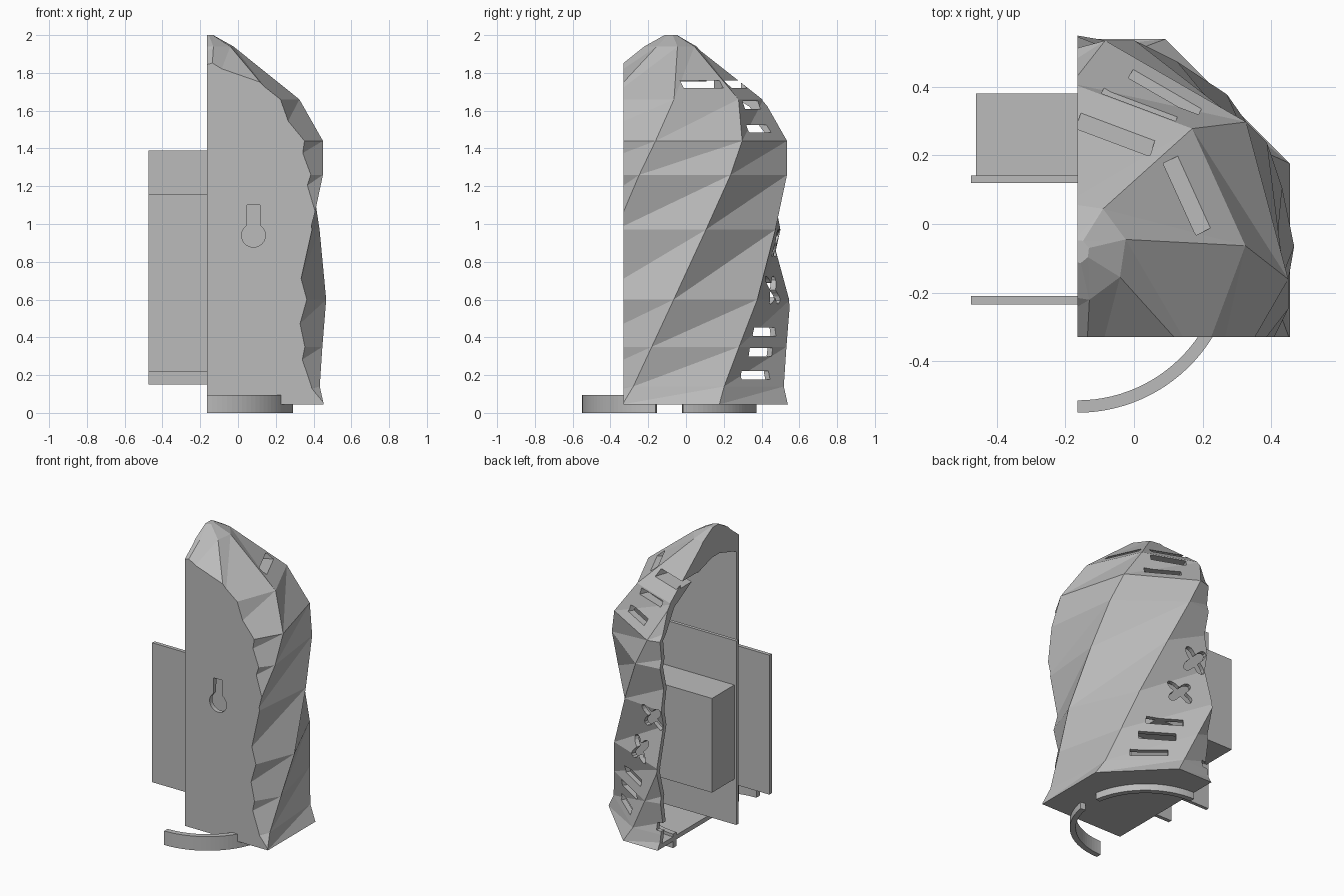
import bpy, bmesh, math
from mathutils import Matrix

if "Cube" in bpy.data.objects:
    bpy.data.objects.remove(bpy.data.objects["Cube"], do_unlink=True)

CX, CY = -0.165, -0.08           # axis of the twisted shade
FRONT = -0.33                    # flat wall side
TWIST = math.radians(43)         # twist per unit of height

grey = bpy.data.materials.new("grey_plastic")
grey.diffuse_color = (0.5, 0.5, 0.5, 1)
grey.use_nodes = True
grey.node_tree.nodes["Principled BSDF"].inputs["Base Color"].default_value = (0.5, 0.5, 0.5, 1)


def finish(bm, name):
    bmesh.ops.recalc_face_normals(bm, faces=bm.faces)
    mesh = bpy.data.meshes.new(name)
    bm.to_mesh(mesh)
    bm.free()
    mesh.materials.append(grey)
    obj = bpy.data.objects.new(name, mesh)
    bpy.context.collection.objects.link(obj)
    return obj


def box(name, x0, x1, y0, y1, z0, z1):
    bm = bmesh.new()
    size = Matrix.Diagonal((x1 - x0, y1 - y0, z1 - z0, 1))
    mid = Matrix.Translation(((x0 + x1) / 2, (y0 + y1) / 2, (z0 + z1) / 2))
    bmesh.ops.create_cube(bm, size=1, matrix=mid @ size)
    return finish(bm, name)


def prism(name, outline, loc, angle, depth):
    """Outline (sideways, up) extruded along a horizontal direction."""
    bm = bmesh.new()
    face = bm.faces.new([bm.verts.new((-depth / 2, u, v)) for u, v in outline])
    out = bmesh.ops.extrude_face_region(bm, geom=[face])["geom"]
    bmesh.ops.translate(bm, vec=(depth, 0, 0), verts=[g for g in out if isinstance(g, bmesh.types.BMVert)])
    bm.transform(Matrix.Translation(loc) @ Matrix.Rotation(angle, 4, "Z"))
    return finish(bm, name)


def twisted_solid(name, profile, wall):
    """Eight-sided twisted loft, sliced flat at the wall side."""
    bm = bmesh.new()
    rings = []
    for z, r in profile:
        start = math.radians(-22.5) + TWIST * (z - 0.045)
        rings.append([bm.verts.new((CX + r * math.cos(start + k * math.pi / 4),
                                    CY + r * math.sin(start + k * math.pi / 4), z)) for k in range(8)])
    for a, b in zip(rings, rings[1:]):
        for k in range(8):
            n = (k + 1) % 8
            bm.faces.new((a[k], a[n], b[n]))
            bm.faces.new((a[k], b[n], b[k]))
    bm.faces.new(rings[0])
    bm.faces.new(rings[-1])
    cut = bmesh.ops.bisect_plane(bm, geom=bm.verts[:] + bm.edges[:] + bm.faces[:], plane_co=(0, wall, 0),
                                 plane_no=(0, -1, 0), clear_outer=True)["geom_cut"]
    bmesh.ops.holes_fill(bm, edges=[e for e in cut if isinstance(e, bmesh.types.BMEdge)], sides=0)
    return finish(bm, name)


def subtract(obj, cutters):
    for c in cutters:
        mod = obj.modifiers.new(c.name, "BOOLEAN")
        mod.operation, mod.solver, mod.object = "DIFFERENCE", "EXACT", c
    bpy.context.view_layer.update()
    mesh = bpy.data.meshes.new_from_object(obj.evaluated_get(bpy.context.evaluated_depsgraph_get()))
    obj.modifiers.clear()
    obj.data = mesh
    for c in cutters:
        bpy.data.objects.remove(c, do_unlink=True)


# Shade: twisted shell with a flat wall side, open on one side
outer = [(0.045, 0.67), (0.14, 0.63), (0.35, 0.62), (0.6, 0.632), (0.97, 0.625),
         (1.26, 0.637), (1.44, 0.62), (1.66, 0.49), (1.94, 0.145), (2.0, 0.035)]
inner = [(0.075, 0.62)] + [(z, r - 0.035) for z, r in outer[1:7]] + [(1.62, 0.44), (1.75, 0.21), (1.8, 0.04)]
shade = twisted_solid("twisted_shade", outer, FRONT)
cutters = [twisted_solid("cavity", inner, FRONT + 0.03)]


def radial(name, outline, r, degrees, z):
    a = math.radians(degrees)
    cutters.append(prism(name, outline, (CX + r * math.cos(a), CY + r * math.sin(a), z), a, 0.36))


def slot(w, h):
    return [(-w / 2, -h / 2), (w / 2, -h / 2), (w / 2, h / 2), (-w / 2, h / 2)]


# Vent slots
for z in (0.2, 0.32, 0.43):
    radial("vent", slot(0.23, 0.045), 0.57, 45 + math.degrees(TWIST) * (z - 0.045), z)
for r, deg, z in ((0.54, 61, 1.505), (0.465, 67, 1.63), (0.36, 72, 1.74), (0.36, 27, 1.74)):
    radial("vent", slot(0.23, 0.04), r, deg, z)

# Four-petal openings
petals = []
for i in range(40):
    t = i * math.tau / 40
    r = 0.068 - 0.03 * math.cos(4 * t)
    petals.append((r * math.cos(t), r * math.sin(t)))
for z in (0.65, 0.9):
    radial("flower", petals, 0.58, 45 + math.degrees(TWIST) * (z - 0.045), z)

# Keyhole for hanging
arc = [math.radians(123 + i * 294 / 24) for i in range(25)]
keyhole = [(0.063 * math.cos(t), 0.063 * math.sin(t)) for t in arc] + [(0.034, 0.16), (-0.034, 0.16)]
cutters.append(prism("keyhole", keyhole, (0.082, FRONT, 0.94), math.radians(90), 0.12))

# Edge notch and open side
cutters.append(box("notch", -0.3, -0.13, 0.4, 0.6, 0.16, 0.21))
cutters.append(box("open_side", -2, CX, -2, 2, -1, 3))
subtract(shade, cutters)

# Mounting plates and housing inside
box("wall_plate", -0.475, 0.145, -0.235, -0.21, 0.22, 1.16)
box("carrier_plate", -0.475, 0.145, 0.12, 0.142, 0.15, 1.39)
box("housing", -0.46, 0.13, 0.142, 0.38, 0.455, 1.09)


# Base ring: two arcs with a gap between them
def ring_arc(name, a0, a1):
    bm = bmesh.new()
    steps = 24
    angles = [math.radians(a0 + (a1 - a0) * i / steps) for i in range(steps + 1)]
    pts = [(0.462, t) for t in angles] + [(0.426, t) for t in reversed(angles)]
    face = bm.faces.new([bm.verts.new((CX + r * math.cos(t), -0.088 + r * math.sin(t), 0)) for r, t in pts])
    out = bmesh.ops.extrude_face_region(bm, geom=[face])["geom"]
    bmesh.ops.translate(bm, vec=(0, 0, 0.095), verts=[g for g in out if isinstance(g, bmesh.types.BMVert)])
    return finish(bm, name)


ring_arc("front_base_ring", -90, -9)
ring_arc("back_base_ring", 9, 90)
